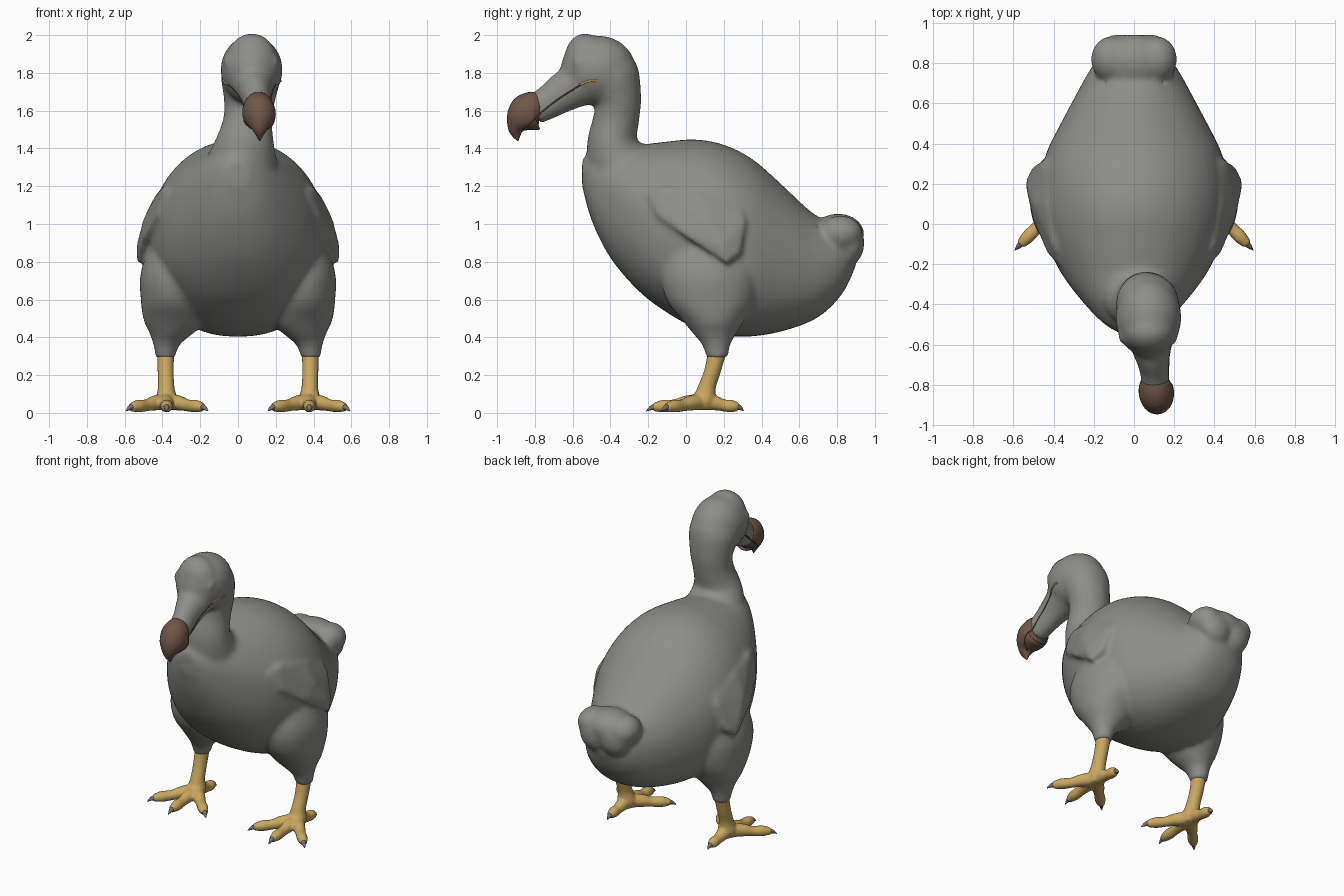
import bpy, bmesh, math
from mathutils import Vector, Matrix

if "Cube" in bpy.data.objects:
    bpy.data.objects.remove(bpy.data.objects["Cube"])

X, Y, Z = Vector((1, 0, 0)), Vector((0, 1, 0)), Vector((0, 0, 1))


def material(name, red, green, blue):
    mat = bpy.data.materials.new(name)
    mat.use_nodes = True
    colour = (red, green, blue, 1)
    mat.diffuse_color = colour
    mat.node_tree.nodes["Principled BSDF"].inputs["Base Color"].default_value = colour
    return mat


plumage = material("grey plumage", .265, .265, .25)
horn = material("brown horn", .16, .092, .065)
scales = material("yellow scales", .6, .39, .12)
claw_grey = material("claw grey", .17, .17, .19)
mouth_brown = material("mouth brown", .12, .075, .03)
gape_tan = material("gape tan", .5, .33, .13)


def refine(rings, steps=4):
    """Insert smoothly interpolated rings between the given ones."""
    points = [Vector(r) for r in rings]
    points = [2 * points[0] - points[1]] + points + [2 * points[-1] - points[-2]]
    dense = []
    for a, b, c, d in zip(points, points[1:], points[2:], points[3:]):
        for i in range(steps):
            t = i / steps
            dense.append(b + (c - a) * (t / 2) + (a - b * 2.5 + c * 2 - d / 2) * t ** 2
                         + (b * 3 - c * 3 + d - a) * (t ** 3 / 2))
    return dense + [points[-2]]


def loft(bm, rings, side=X, up=None, sides=28, belly=1):
    """Skin rings of centre, half width and half height; belly under 1 squares the underside."""
    rings = refine(rings)
    centres = [r[:3] for r in rings]
    loops = []
    for i, ring in enumerate(rings):
        tangent = Vector(centres[min(i + 1, len(rings) - 1)]) - Vector(centres[max(i - 1, 0)])
        v = up or tangent.cross(side).normalized()
        u = side if up or side is X else v.cross(tangent).normalized()
        loop = []
        for k in range(sides):
            a = math.tau * k / sides
            c, s = math.cos(a), math.sin(a)
            if s < 0:
                c, s = math.copysign(abs(c) ** belly, c), -abs(s) ** belly
            loop.append(bm.verts.new(Vector(centres[i]) + u * ring[3] * c + v * ring[4] * s))
        if loops:
            for k in range(sides):
                n = (k + 1) % sides
                bm.faces.new((loops[-1][k], loops[-1][n], loop[n], loop[k]))
        loops.append(loop)
    bm.faces.new(loops[0])
    bm.faces.new(loops[-1])


def ball(bm, centre, radii):
    place = Matrix.Translation(centre) @ Matrix.Diagonal((*radii, 1))
    bmesh.ops.create_uvsphere(bm, u_segments=24, v_segments=16, radius=1, matrix=place)


def finish(bm, name, mat, voxel=0, smoothing=0):
    bmesh.ops.recalc_face_normals(bm, faces=bm.faces)
    for face in bm.faces:
        face.smooth = True
    mesh = bpy.data.meshes.new(name)
    bm.to_mesh(mesh)
    bm.free()
    mesh.materials.append(mat)
    obj = bpy.data.objects.new(name, mesh)
    bpy.context.collection.objects.link(obj)
    if voxel:
        fuse = obj.modifiers.new("fuse", 'REMESH')
        fuse.mode = 'VOXEL'
        fuse.voxel_size = voxel
        fuse.use_smooth_shade = True
        soften = obj.modifiers.new("soften", 'SMOOTH')
        soften.factor = .5
        soften.iterations = smoothing
    return obj


# Torso: vertical slices given as y, bottom, top, half width
bm = bmesh.new()
slices = [(-.55, 1.2, 1.34, .06), (-.5, 1.02, 1.39, .145), (-.4, .82, 1.42, .245),
          (-.25, .645, 1.42, .36), (-.1, .53, 1.437, .43), (.05, .45, 1.448, .465),
          (.2, .41, 1.42, .468), (.35, .405, 1.345, .438), (.5, .43, 1.215, .365),
          (.65, .48, 1.075, .285), (.75, .545, 1.01, .23), (.84, .65, .96, .165),
          (.9, .78, .9, .07)]
loft(bm, [(0, y, (low + top) / 2, w, (top - low) / 2) for y, low, top, w in slices],
     up=Z, sides=48, belly=.86)

# Neck, skull and grey base of the bill
loft(bm, [(0, -.19, 1.08, .31, .28), (.01, -.33, 1.28, .21, .2), (.03, -.39, 1.42, .162, .137),
          (.05, -.37, 1.55, .13, .122), (.062, -.36, 1.66, .137, .124),
          (.068, -.4, 1.78, .158, .155), (.07, -.45, 1.84, .13, .13)])
ball(bm, (.072, -.465, 1.815), (.165, .2, .183))
ball(bm, (.073, -.535, 1.862), (.135, .112, .148))
loft(bm, [(.07, -.48, 1.78, .13, .15), (.08, -.58, 1.735, .112, .12), (.09, -.66, 1.69, .087, .105),
          (.1, -.72, 1.65, .075, .092), (.108, -.81, 1.6, .068, .08)])

# Thighs, wings, eyelids and tail tufts on both sides
wing_edge = [(.37, -.21, 1.16), (.4, -.12, 1.2), (.44, .1, 1.15), (.415, .28, 1.1),
             (.455, .32, 1.02), (.505, .29, .84), (.54, .22, .79), (.5, 0, .93), (.435, -.15, 1.04),
             (.505, .1, 1.02), (.54, .19, .88)]
for s in (-1, 1):
    loft(bm, [(s * .29, .12, 1.0, .13, .18), (s * .345, .12, .76, .167, .25),
              (s * .345, .13, .6, .17, .235), (s * .335, .145, .49, .165, .165),
              (s * .353, .152, .42, .115, .115), (s * .378, .16, .36, .07, .075),
              (s * .385, .165, .29, .052, .057)], up=Y)
    points = [bm.verts.new((s * (x - d), y, z)) for x, y, z in wing_edge for d in (0, .14)]
    bmesh.ops.convex_hull(bm, input=points)
    ball(bm, (.07 + s * .125, -.55, 1.855), (.025, .05, .04))
    ball(bm, (s * .115, .82, .95), (.1, .115, .095))
    ball(bm, (s * .07, .87, .9), (.11, .075, .115))

# Middle of the tail
ball(bm, (0, .805, .945), (.17, .14, .11))
body = finish(bm, "feathered_body", plumage, voxel=.014, smoothing=13)

# Hooked beak tip
bm = bmesh.new()
loft(bm, [(.105, -.775, 1.602, .07, .085), (.109, -.808, 1.602, .084, .1),
          (.112, -.845, 1.58, .088, .104), (.114, -.88, 1.545, .075, .08),
          (.115, -.9, 1.505, .045, .045), (.115, -.897, 1.47, .02, .024),
          (.115, -.89, 1.44, .003, .003)])
beak = finish(bm, "beak_tip", horn)

# Mouth line and lighter gape corner laid on the bill surface
bpy.context.view_layer.update()
depsgraph = bpy.context.evaluated_depsgraph_get()
surfaces = [obj.evaluated_get(depsgraph) for obj in (body, beak)]
lips = [("mouth_line", mouth_brown, .004, [(-.55, 1.742), (-.6, 1.71), (-.67, 1.665), (-.74, 1.612),
                                           (-.8, 1.56), (-.87, 1.49)]),
        ("gape_corner", gape_tan, .006, [(-.465, 1.757), (-.51, 1.757), (-.56, 1.738)])]
for side_name, s in (("right", -1), ("left", 1)):
    for part, mat, depth, path in lips:
        hits = []
        for y, z in refine(path):
            found = [surface.ray_cast(Vector((s, y, z)), -s * X) for surface in surfaces]
            xs = [hit[1].x * s for hit in found if hit[0]]
            if xs:
                hits.append((s * max(xs), y, z))
        curve = bpy.data.curves.new(f"{side_name}_{part}", 'CURVE')
        curve.dimensions = '3D'
        curve.bevel_depth = depth
        curve.bevel_resolution = 1
        curve.materials.append(mat)
        spline = curve.splines.new('POLY')
        spline.points.add(len(hits) - 1)
        for point, hit in zip(spline.points, hits):
            point.co = (*hit, 1)
        bpy.context.collection.objects.link(bpy.data.objects.new(curve.name, curve))

# Scaly legs with four clawed toes
toes = [(0, -.3), (.215, -.22), (-.22, -.21), (0, .215)]
for side_name, s in (("right", -1), ("left", 1)):
    foot, claws = bmesh.new(), bmesh.new()
    hub = Vector((s * .378, .09, .045))
    loft(foot, [(s * .383, .165, .32, .046, .05), (s * .383, .14, .22, .043, .046),
                (s * .38, .108, .13, .045, .05), (hub.x, .095, .065, .06, .062),
                (hub.x, .09, .02, .045, .045)], up=Y, sides=16)
    for dx, dy in toes:
        reach = Vector((s * dx, dy, 0))

        def along(t, z, r):
            return (*(hub + reach * t).xy, z, r, r)

        loft(foot, [along(0, .06, .046), along(.3, .052, .04), along(.5, .04, .032),
                    along(.7, .036, .034), along(.88, .03, .022)], side=Z, sides=14)
        loft(claws, [along(.8, .032, .02), along(.9, .028, .014), along(1, .01, .002)],
             side=Z, sides=10)
    finish(foot, side_name + "_leg", scales, voxel=.009, smoothing=3)
    finish(claws, side_name + "_claws", claw_grey)
